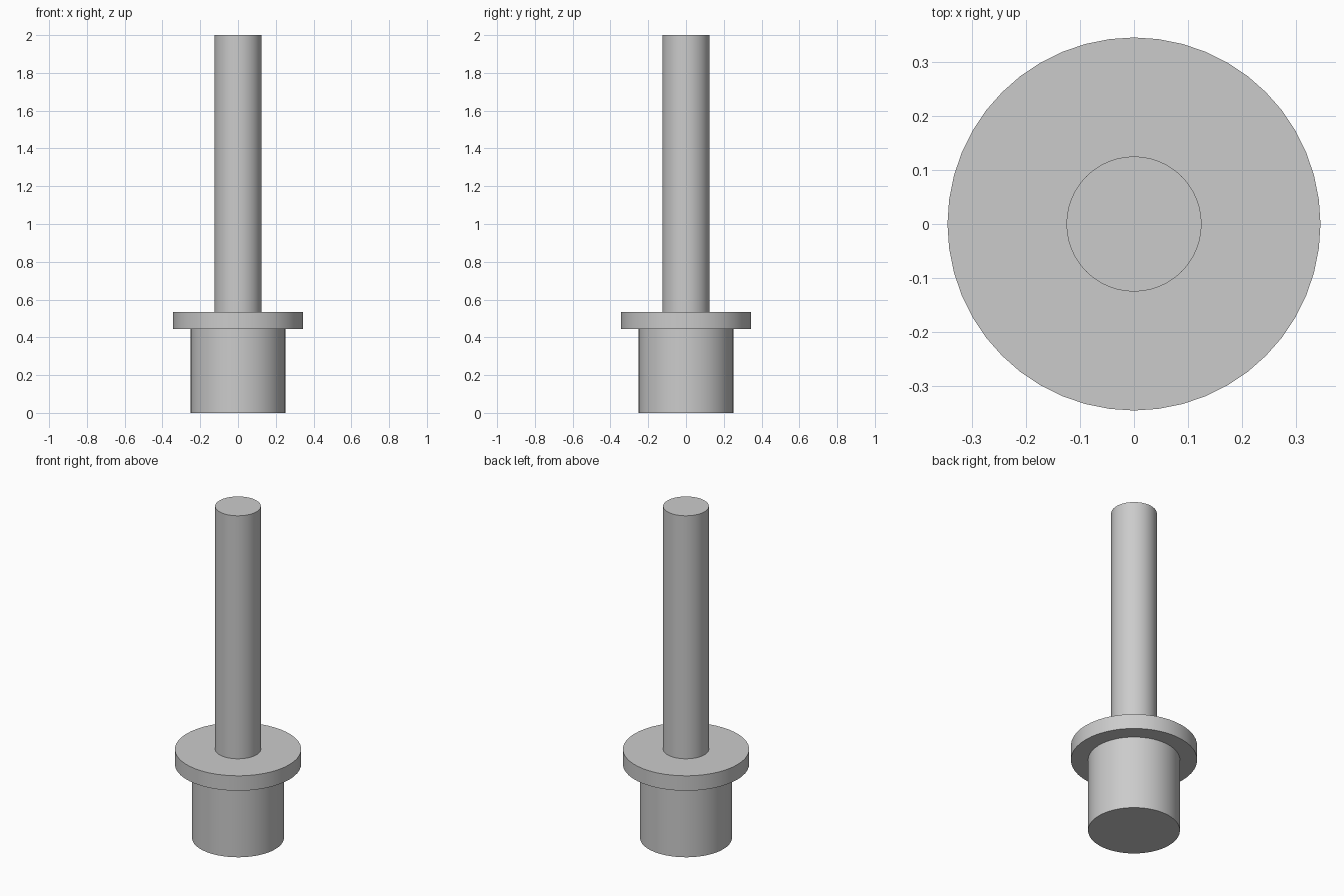
import bpy
import math

cube = bpy.data.objects.get("Cube")
if cube:
    bpy.data.objects.remove(cube, do_unlink=True)

# Single plain grey finish
grey = bpy.data.materials.new("light_grey")
grey.use_nodes = True
colour = (0.6, 0.6, 0.6, 1)
grey.diffuse_color = colour
grey.node_tree.nodes["Principled BSDF"].inputs["Base Color"].default_value = colour


def cylinder(name, radius, bottom, top):
    bpy.ops.mesh.primitive_cylinder_add(
        vertices=48, radius=radius, depth=top - bottom,
        location=(0, 0, (bottom + top) / 2))
    part = bpy.context.object
    part.name = name
    part.data.materials.append(grey)
    bpy.ops.object.shade_smooth_by_angle(angle=math.radians(30))
    return part


# Stacked round parts: plug, collar and long shaft
cylinder("base_plug", 0.251, 0, 0.445)
cylinder("collar", 0.345, 0.445, 0.535)
cylinder("shaft", 0.125, 0.535, 2)
